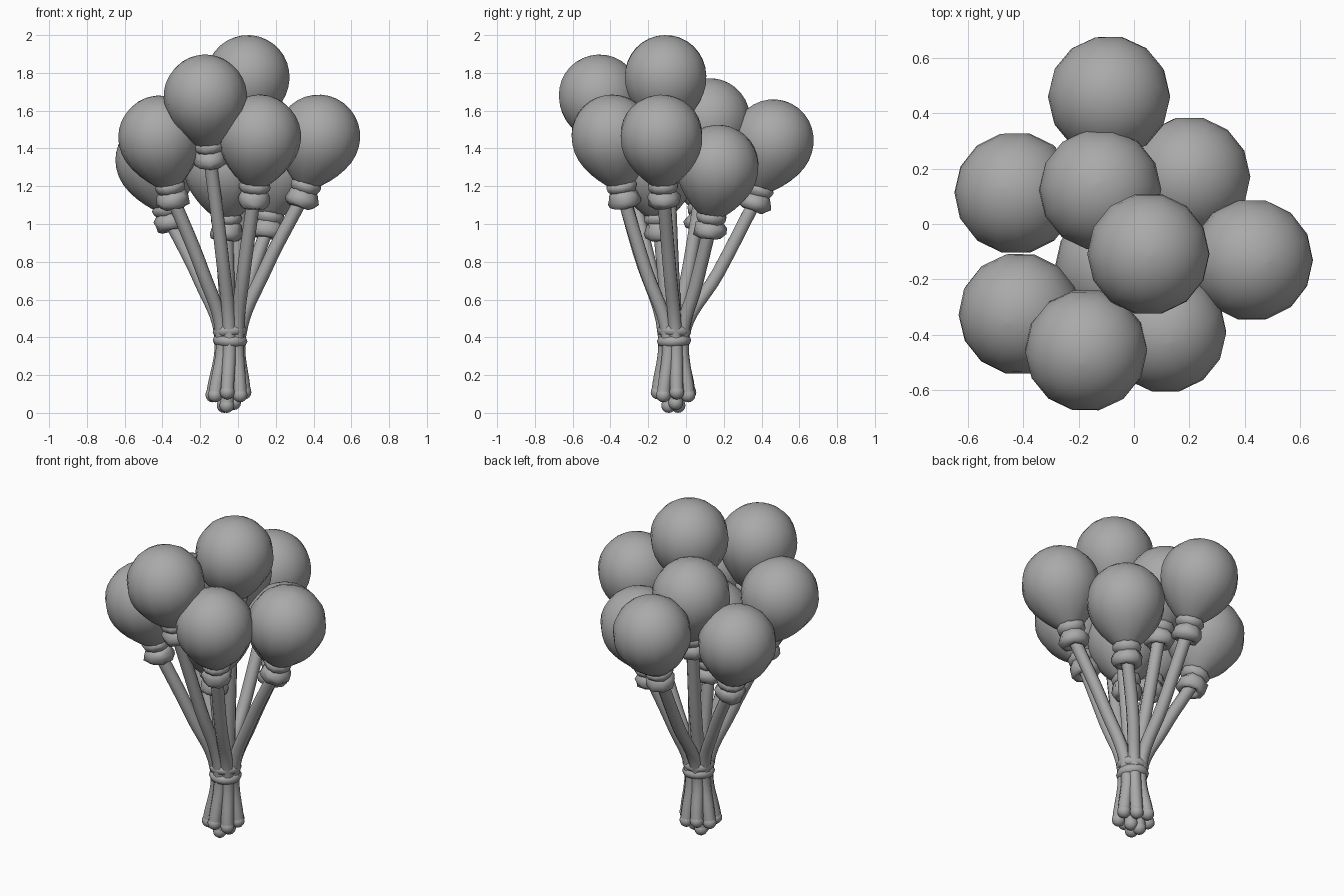
import bpy, bmesh, math, random
from mathutils import Vector

random.seed(4)
cube = bpy.data.objects.get("Cube")
if cube:
    bpy.data.objects.remove(cube, do_unlink=True)

grey = bpy.data.materials.new("plain_grey")
grey.use_nodes = True
COLOUR = (0.4, 0.4, 0.4, 1)
grey.diffuse_color = COLOUR
grey.node_tree.nodes["Principled BSDF"].inputs["Base Color"].default_value = COLOUR

TIE = Vector((-0.042, -0.063, 0.407))    # centre of the binding


def finish(obj, angle=60):
    obj.data.materials.append(grey)
    bpy.ops.object.select_all(action='DESELECT')
    obj.select_set(True)
    bpy.context.view_layer.objects.active = obj
    bpy.ops.object.shade_smooth_by_angle(angle=math.radians(angle))
    return obj


def lathe(name, profile, sides, wave=0.0):
    """Revolve (radius, height) pairs about z; wave crumples the rings."""
    bm = bmesh.new()
    rings = []
    for r, z in profile:
        ring = []
        for i in range(sides):
            a = math.tau * i / sides
            k = r * (1 + wave * random.uniform(-1, 1))
            dz = wave * 0.06 * random.uniform(-1, 1)
            ring.append(bm.verts.new((k * math.cos(a), k * math.sin(a), z + dz)))
        rings.append(ring)
    for low, high in zip(rings, rings[1:]):
        for i in range(sides):
            j = (i + 1) % sides
            bm.faces.new((low[i], low[j], high[j], high[i]))
    bm.faces.new(rings[0])
    bm.faces.new(rings[-1])
    bmesh.ops.recalc_face_normals(bm, faces=bm.faces)
    mesh = bpy.data.meshes.new(name)
    bm.to_mesh(mesh)
    bm.free()
    obj = bpy.data.objects.new(name, mesh)
    bpy.context.collection.objects.link(obj)
    return obj


def tube(name, points, radius):
    curve = bpy.data.curves.new(name, 'CURVE')
    curve.dimensions = '3D'
    curve.bevel_depth = radius
    curve.bevel_resolution = 3
    curve.resolution_u = 6
    curve.use_fill_caps = True
    spline = curve.splines.new('BEZIER')
    spline.bezier_points.add(len(points) - 1)
    for bp, p in zip(spline.bezier_points, points):
        bp.co = p
        bp.handle_left_type = bp.handle_right_type = 'AUTO'
    obj = bpy.data.objects.new(name, curve)
    bpy.context.collection.objects.link(obj)
    bpy.ops.object.select_all(action='DESELECT')
    obj.select_set(True)
    bpy.context.view_layer.objects.active = obj
    bpy.ops.object.convert(target='MESH')
    return finish(bpy.context.object)


# Balloon outline: round crown, fuller taper to the neck; origin at the widest part
R = 0.221
crown = [(R * math.sin(t * math.pi / 16), R * math.cos(t * math.pi / 16))
         for t in range(1, 9)]
crown.insert(0, (0.004, R))
taper = [(0.217, -0.045), (0.204, -0.09), (0.181, -0.135), (0.151, -0.178),
         (0.118, -0.215), (0.086, -0.245), (0.06, -0.268)]
# Knot outlines: a rolled collar, and below it a thick crumpled lip
collar_shape = [(0.05, -0.235), (0.074, -0.247), (0.083, -0.265), (0.08, -0.285),
                (0.066, -0.302), (0.05, -0.31)]
lip_shape = [(0.055, -0.29), (0.073, -0.304), (0.085, -0.325), (0.087, -0.35),
             (0.078, -0.375), (0.058, -0.386), (0.040, -0.378), (0.032, -0.35)]

# Position of each balloon: x, y, top height; the last three are the inner ones
balloons = [(-0.09, 0.46, 1.66), (-0.428, 0.112, 1.56), (0.20, 0.168, 1.525),
            (0.426, -0.13, 1.685), (-0.413, -0.325, 1.68), (-0.173, -0.457, 1.897),
            (0.113, -0.39, 1.685),
            (0.052, -0.108, 2.0), (-0.122, 0.124, 1.772), (-0.065, -0.155, 1.52)]


def around_tie(balloon):
    return math.atan2(balloon[1] - TIE.y, balloon[0] - TIE.x)


# Spread the stems evenly round the binding in the order of the balloons
outer = sorted(balloons[:7], key=around_tie)
inner = sorted(balloons[7:], key=around_tie)

for group, tie_r, foot_r, foot_z in ((outer, 0.05, 0.085, 0.095),
                                     (inner, 0.02, 0.03, 0.039)):
    start = around_tie(group[0])
    for n, (x, y, top) in enumerate(group):
        centre = Vector((x, y, top - R))
        lean = Vector((0.56 * (x - TIE.x), 0.56 * (y - TIE.y), 1)).normalized()
        turn = Vector((0, 0, 1)).rotation_difference(lean)
        parts = (lathe("balloon", crown + taper, 14),
                 lathe("balloon_collar", collar_shape, 10, 0.04),
                 lathe("balloon_lip", lip_shape, 8, 0.09))
        for part in parts:
            part.rotation_mode = 'QUATERNION'
            part.rotation_quaternion = turn
            part.location = centre
            finish(part, 75)

        # Stem from the foot, through the binding, up into the knot
        a = start + math.tau * n / len(group)
        out = Vector((math.cos(a), math.sin(a), 0))
        low_z = foot_z + (n % 2) * 0.015
        foot = Vector((TIE.x - 0.01, TIE.y, low_z)) + out * foot_r
        waist = TIE + out * tie_r
        head = centre - lean * 0.33
        middle = waist.lerp(head, 0.47)
        middle.x = waist.x + 0.4 * (head.x - waist.x)
        middle.y = waist.y + 0.49 * (head.y - waist.y)
        tube("stem", [foot, waist, middle, head], 0.036)
        bpy.ops.mesh.primitive_uv_sphere_add(segments=12, ring_count=8,
                                             radius=0.039, location=foot)
        bpy.context.object.name = "stem_tip"
        finish(bpy.context.object)

# Two cord loops holding the stems together
for dz, tilt in ((-0.025, 0.05), (0.025, -0.06)):
    bpy.ops.mesh.primitive_torus_add(major_radius=0.062, minor_radius=0.03,
                                     major_segments=18, minor_segments=8,
                                     location=TIE + Vector((0, 0, dz)),
                                     rotation=(tilt, tilt, 0))
    bpy.context.object.name = "binding_cord"
    finish(bpy.context.object)
